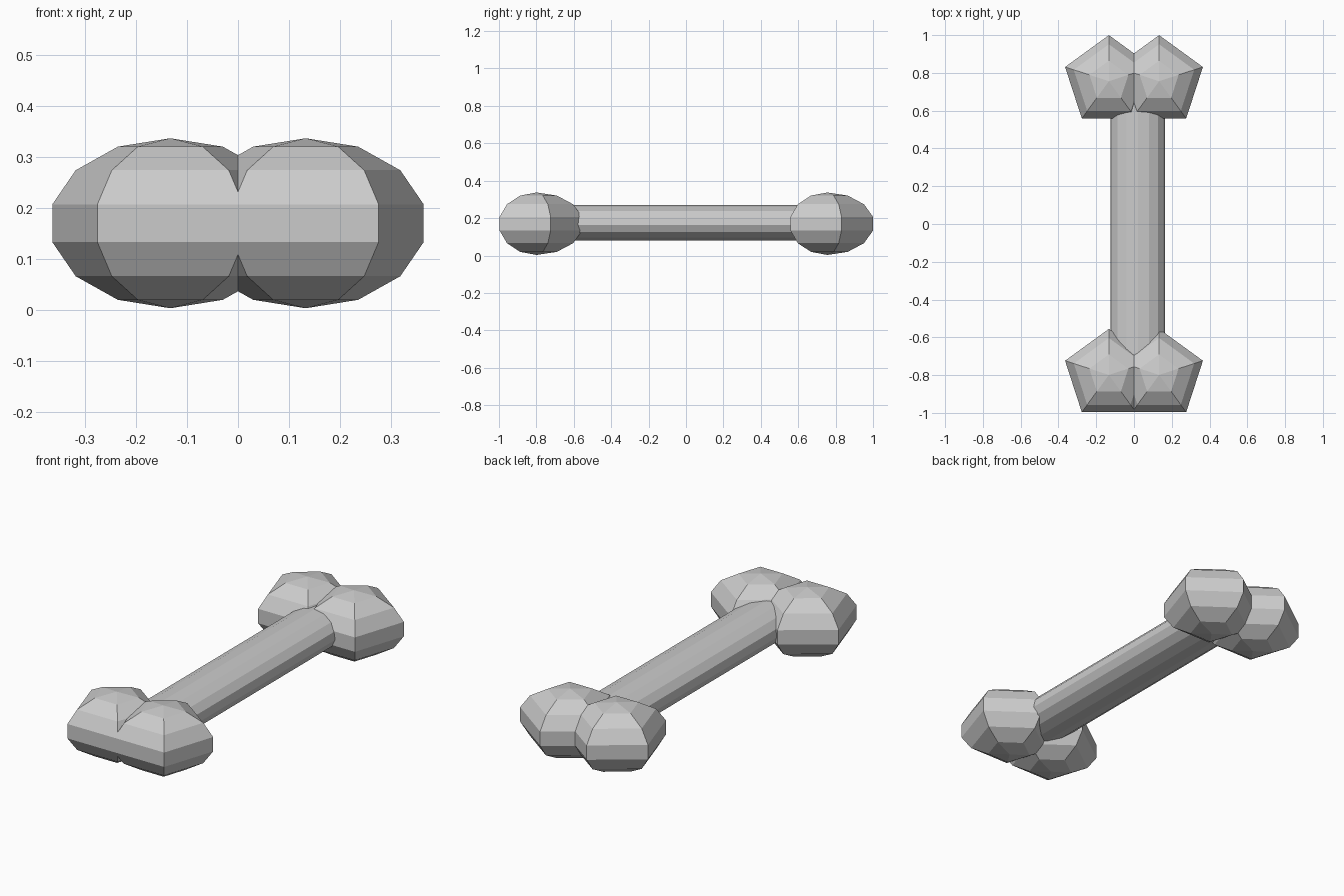
import bpy
from math import pi

if "Cube" in bpy.data.objects:
    bpy.data.objects.remove(bpy.data.objects["Cube"])

Z = 0.17          # height of the bone axis
FLAT = 0.668      # everything is squashed vertically


def knob(x, y):
    # five-sided low-poly ball with a corner pointing to +y
    bpy.ops.mesh.primitive_uv_sphere_add(segments=5, ring_count=7, radius=0.25)
    ob = bpy.context.object
    me = ob.data
    top = max((v.co for v in me.vertices), key=lambda c: (round(c.y, 4), c.z))
    if abs(top.x) > 0.01:
        ob.rotation_euler.z = pi / 2
        # align whichever corner lies on +x to +y
    ob.location = (x, y, Z)
    ob.scale = (1, 1, FLAT)
    ob.name = "end_knob"


# paired knobs at both ends
for y in (0.756, -0.799):
    for x in (-0.133, 0.133):
        knob(x, y)

# shaft, flattened into an oval and running into the knobs
bpy.ops.mesh.primitive_cylinder_add(vertices=15, radius=0.144, depth=1.42,
                                    location=(0.02, -0.02, 0.174),
                                    rotation=(pi / 2, 0, 0))
shaft = bpy.context.object
shaft.name = "shaft"
shaft.scale = (1, FLAT, 1)
